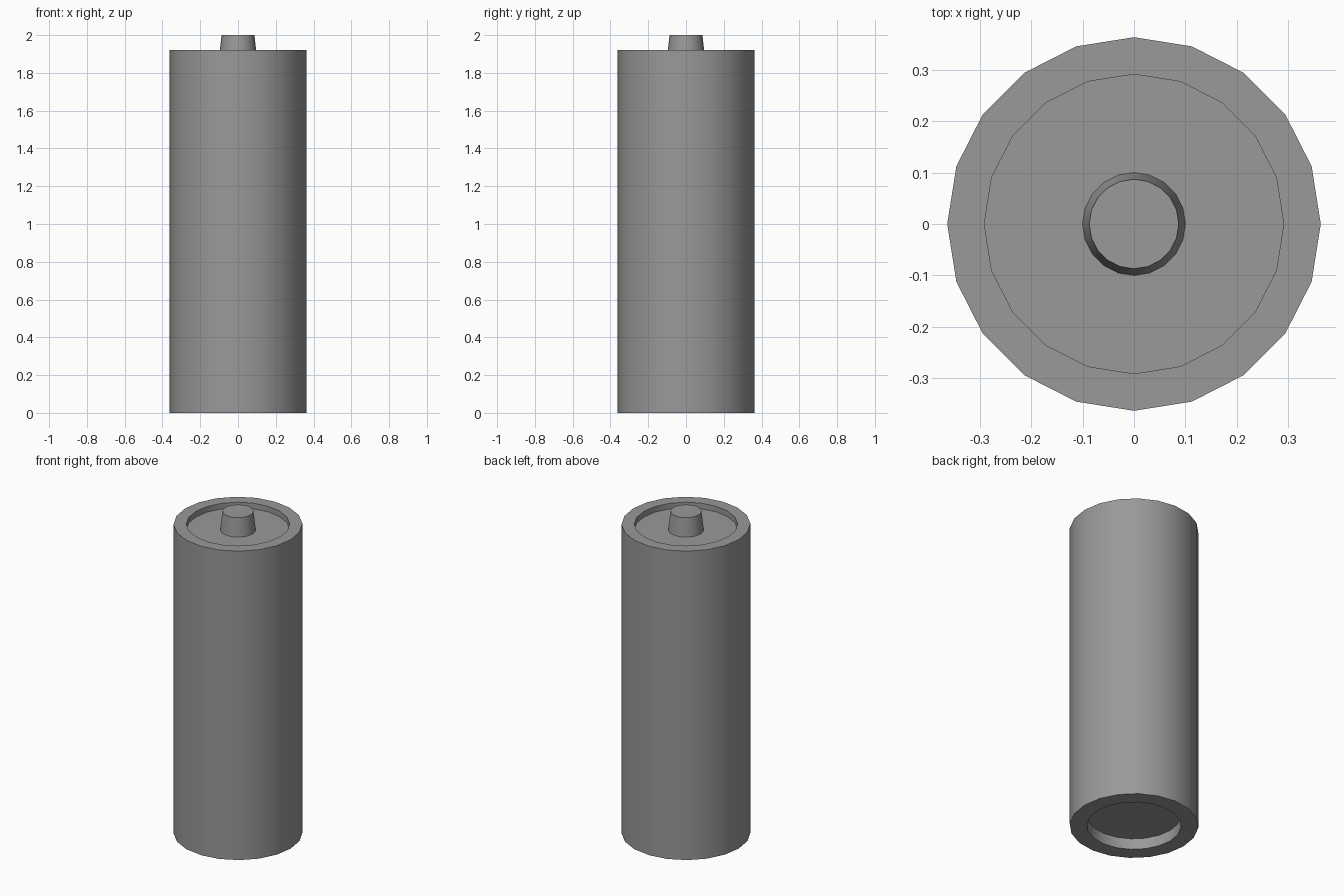
import bpy, math

if "Cube" in bpy.data.objects:
    bpy.data.objects.remove(bpy.data.objects["Cube"])

SIDES = 20

# Dark grey metal
grey = bpy.data.materials.new("dark_grey")
grey.diffuse_color = (0.32, 0.32, 0.32, 1)
grey.use_nodes = True
grey.node_tree.nodes["Principled BSDF"].inputs["Base Color"].default_value = grey.diffuse_color


def lathe(name, profile):
    """Revolve (radius, z) points around z, closing both ends with a flat cap."""
    verts, faces = [], []
    for r, z in profile:
        for i in range(SIDES):
            a = 2 * math.pi * i / SIDES
            verts.append((r * math.cos(a), r * math.sin(a), z))
    for k in range(len(profile) - 1):
        for i in range(SIDES):
            j = (i + 1) % SIDES
            a, b = k * SIDES, (k + 1) * SIDES
            faces.append((a + i, a + j, b + j, b + i))
    faces.append(tuple(reversed(range(SIDES))))
    last = (len(profile) - 1) * SIDES
    faces.append(tuple(range(last, last + SIDES)))
    mesh = bpy.data.meshes.new(name)
    mesh.from_pydata(verts, [], faces)
    mesh.materials.append(grey)
    ob = bpy.data.objects.new(name, mesh)
    bpy.context.collection.objects.link(ob)
    bpy.ops.object.select_all(action='DESELECT')
    ob.select_set(True)
    bpy.context.view_layer.objects.active = ob
    bpy.ops.object.shade_smooth_by_angle(angle=math.radians(30))
    return ob


# Casing with a recess in the bottom and a shallower one in the top
lathe("battery_casing", [(0.266, 0.068), (0.266, 0), (0.363, 0),
                         (0.363, 1.92), (0.291, 1.92), (0.291, 1.885)])

# Tapered contact standing on the top recess floor
lathe("top_terminal", [(0.1, 1.885), (0.087, 2.0)])
